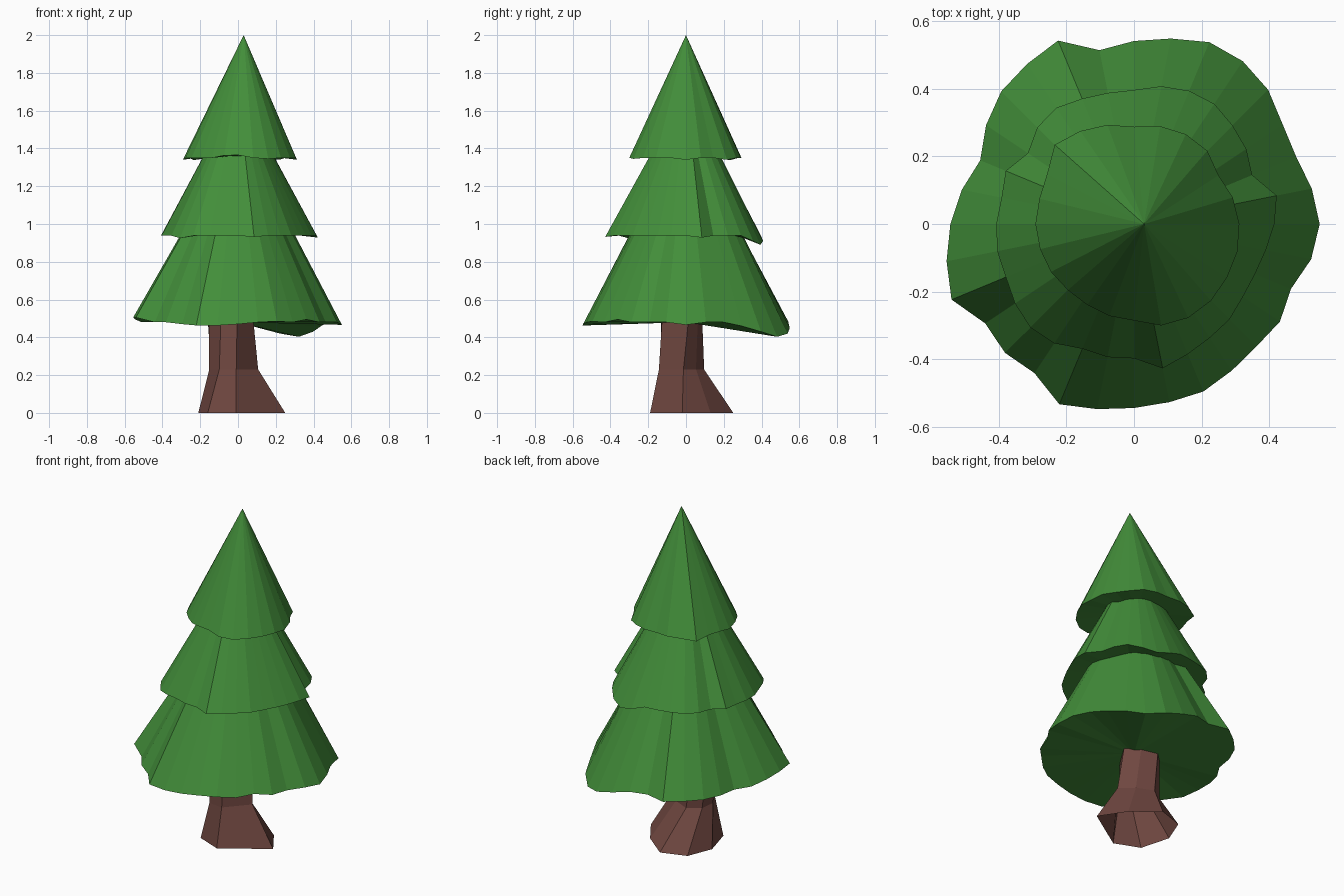
import bpy, bmesh
from math import cos, sin, radians, tau
from mathutils import Matrix, Vector

if "Cube" in bpy.data.objects:
    bpy.data.objects.remove(bpy.data.objects["Cube"])


def material(name, color):
    mat = bpy.data.materials.new(name)
    mat.diffuse_color = (*color, 1)
    mat.use_nodes = True
    mat.node_tree.nodes["Principled BSDF"].inputs["Base Color"].default_value = mat.diffuse_color
    return mat


green = material("needles", (0.055, 0.27, 0.042))
brown = material("bark", (0.165, 0.065, 0.053))


def finish(name, bm, mat):
    bmesh.ops.recalc_face_normals(bm, faces=bm.faces)
    mesh = bpy.data.meshes.new(name)
    bm.to_mesh(mesh)
    bm.free()
    mesh.materials.append(mat)
    bpy.context.collection.objects.link(bpy.data.objects.new(name, mesh))


def bridge(bm, a, b):
    n = len(a)
    for i in range(n):
        j = (i + 1) % n
        bm.faces.new((a[i], a[j], b[j], b[i]))


def fan(bm, ring, tip):
    tip = bm.verts.new(tip)
    for i in range(len(ring)):
        bm.faces.new((ring[i], ring[(i + 1) % len(ring)], tip))


def tier(name, radii, z, heights, top_z, top_scale, under):
    """Ragged cone skirt; heights overrides the rim level by vertex index."""
    bm = bmesh.new()
    n = len(radii)
    dirs = [Vector((cos(tau * i / n), sin(tau * i / n), 0)) for i in range(n)]
    up = Vector((0, 0, 1))
    rim = [bm.verts.new(d * r + up * heights.get(i, z))
           for i, (d, r) in enumerate(zip(dirs, radii))]
    if top_scale:
        bridge(bm, rim, [bm.verts.new(d * r * top_scale + up * top_z)
                         for d, r in zip(dirs, radii)])
    else:
        fan(bm, rim, (0.03, 0, top_z))
    # underside: closed, or a ring meeting the tier below
    if under:
        bridge(bm, rim, [bm.verts.new(d * under + up * (z + 0.01)) for d in dirs])
    else:
        fan(bm, rim, (0, 0, z))
    finish(name, bm, green)


# Foliage skirts
tier("lower_branches",
     [.55, .537, .52, .53, .562, .58, .583, .56, .542, .525, .588, .57, .556, .527, .493, .52,
      .544, .566, .585, .53, .54, .531, .578, .559, .545, .538, .537, .522, .513, .52, .503, .535],
     0.48, {0: .466, 3: .46, 4: .43, 5: .403, 6: .42, 7: .45, 16: .495, 17: .505, 18: .505,
            21: .47, 22: .463, 23: .463, 24: .47, 26: .485, 28: .495}, 0.96, 0.53, 0)
tier("middle_branches",
     [.416, .431, .379, .40, .413, .428, .427, .416, .397, .396, .402, .414, .405, .378, .411, .40,
      .408, .413, .411, .424, .434, .425, .40, .402, .398, .436, .417, .405, .40, .388, .388, .398],
     0.938, {1: .928, 5: .91, 6: .89, 7: .91, 20: .925, 25: .932}, 1.37, 0.435, 0.27)
tier("upper_branches",
     [.312, .303, .289, .307, .307, .30, .288, .304, .318, .332, .297, .29,
      .292, .288, .284, .277, .277, .282, .286, .311, .321, .322, .318, .317],
     1.35, {0: 1.34, 3: 1.34, 9: 1.338, 12: 1.34, 17: 1.363, 18: 1.365, 20: 1.345}, 2.0, 0, 0.16)

# Trunk: seven-sided, flared at the foot, open at the bottom
foot = [(.23, -.05), (.13, .10), (-.02, .22), (-.17, .17), (-.23, .02), (-.18, -.16), (-.03, -.22)]
bm = bmesh.new()
rings = []
for cx, cy, z, s, twist in [(.02, .03, 0, 1, 0), (-.025, -.02, .23, .56, 15), (-.04, -.015, .485, .53, 25)]:
    rot = Matrix.Rotation(radians(twist), 3, 'Z')
    rings.append([bm.verts.new(rot @ Vector((x * s, y * s, 0)) + Vector((cx, cy, z))) for x, y in foot])
bridge(bm, rings[0], rings[1])
bridge(bm, rings[1], rings[2])
finish("trunk", bm, brown)
